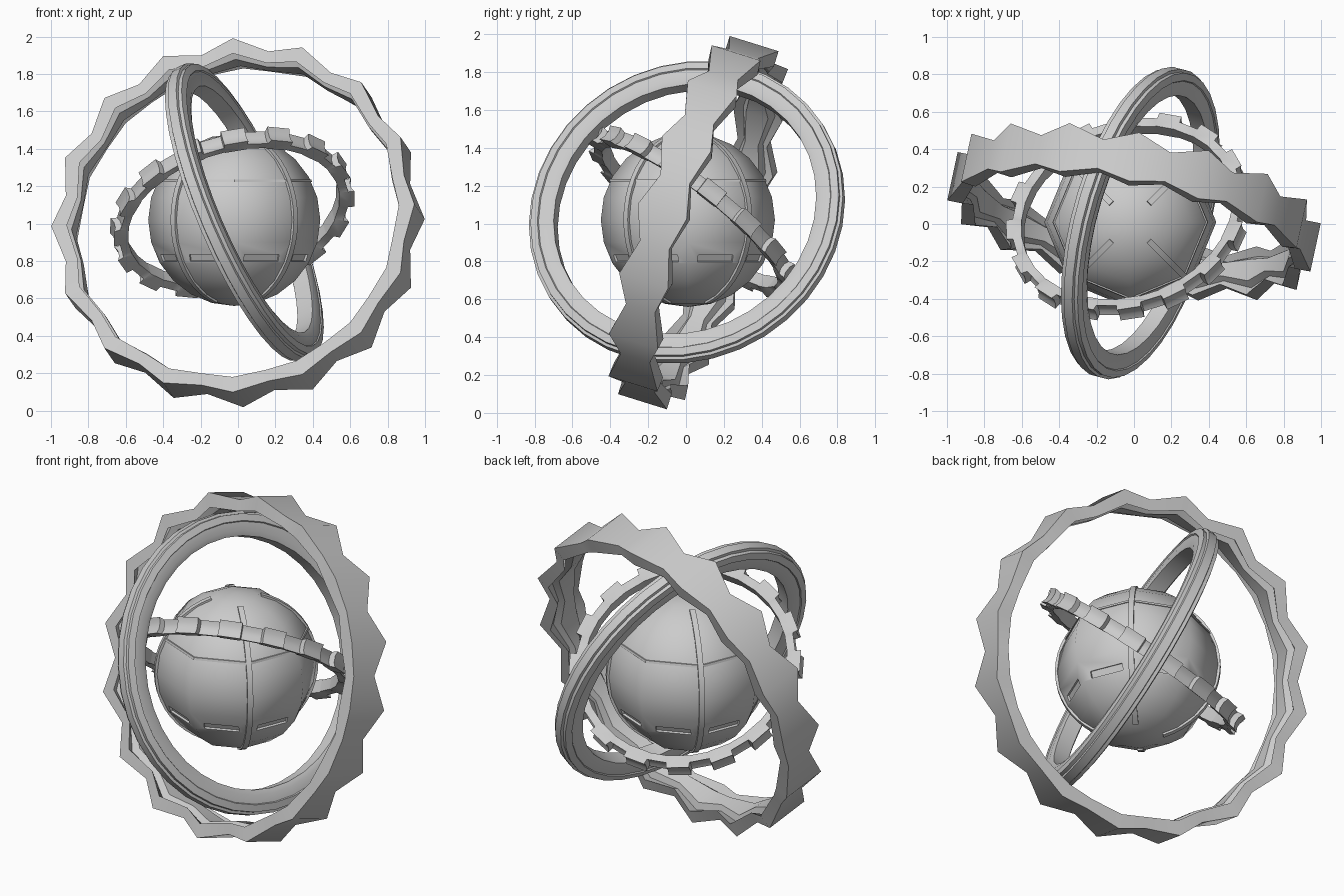
import bpy, bmesh, math
from mathutils import Vector, Matrix

if "Cube" in bpy.data.objects:
    bpy.data.objects.remove(bpy.data.objects["Cube"])

C = Vector((-0.02, 0.01, 1.02))   # core centre
R = 0.46


def make(name, bm, smooth=None):
    bmesh.ops.recalc_face_normals(bm, faces=bm.faces)
    me = bpy.data.meshes.new(name)
    bm.to_mesh(me)
    bm.free()
    ob = bpy.data.objects.new(name, me)
    bpy.context.collection.objects.link(ob)
    if smooth:
        bpy.ops.object.select_all(action='DESELECT')
        ob.select_set(True)
        bpy.context.view_layer.objects.active = ob
        bpy.ops.object.shade_smooth_by_angle(angle=math.radians(smooth))
    return ob


def loft(bm, loops, closed=True):
    """Skin a list of equal-length closed sections."""
    vs = [[bm.verts.new(p) for p in lp] for lp in loops]
    n, m = len(vs), len(vs[0])
    for i in range(n if closed else n - 1):
        a, b = vs[i], vs[(i + 1) % n]
        for j in range(m):
            k = (j + 1) % m
            bm.faces.new((a[j], a[k], b[k], b[j]))
    if not closed:
        bm.faces.new(vs[0])
        bm.faces.new(vs[-1])


def frame(centre, normal):
    """Ring plane: local z is the normal, local x is closest to world x."""
    z = Vector(normal).normalized()
    x = (Vector((1, 0, 0)) - z * z.x).normalized()
    y = z.cross(x)
    m = Matrix((x, y, z)).transposed().to_4x4()
    m.translation = Vector(centre)
    return m


def polar(r, a, h):
    return Vector((r * math.cos(a), r * math.sin(a), h))


# Core: eight-sided ball with slots cut in each side
bm = bmesh.new()
bmesh.ops.create_uvsphere(bm, u_segments=8, v_segments=12, radius=R)
bmesh.ops.translate(bm, verts=bm.verts, vec=C)
core = make("core", bm)

bm = bmesh.new()
for k in range(8):
    a = math.radians(22.5 + 45 * k)
    m = (Matrix.Translation(C) @ Matrix.Rotation(a, 4, 'Z')
         @ Matrix.Translation((0.38, 0, -0.205))
         @ Matrix.Rotation(math.radians(22.5), 4, 'Y')
         @ Matrix.Diagonal((0.03, 0.2, 0.04, 1)))
    bmesh.ops.create_cube(bm, size=1, matrix=m)
cutter = make("slot_cutter", bm)
cutter.hide_render = True
cutter.hide_viewport = True
mod = core.modifiers.new("slots", 'BOOLEAN')
mod.operation = 'DIFFERENCE'
mod.solver = 'EXACT'
mod.object = cutter
bpy.context.view_layer.objects.active = core
core.select_set(True)
bpy.ops.object.modifier_apply(modifier="slots")
bpy.data.objects.remove(cutter)
bpy.ops.object.shade_smooth_by_angle(angle=math.radians(50))

# Seams: four upright strips and one level strip on the core
for k in range(4):
    bm = bmesh.new()
    a = math.radians(45 + 90 * k)
    side = Vector((-math.sin(a), math.cos(a), 0)) * 0.016
    loops = []
    for i in range(-10, 11):
        lat = math.radians(7.2 * i)
        d = Vector((math.cos(a) * math.cos(lat), math.sin(a) * math.cos(lat), math.sin(lat)))
        lo, hi = C + d * (R - 0.03), C + d * (R + 0.006)
        loops.append([lo - side, hi - side, hi + side, lo + side])
    loft(bm, loops, closed=False)
    make("core_seam_%d" % (k + 1), bm, 30)

bm = bmesh.new()
sect = [(0.38, 0.202), (0.416, 0.202), (0.412, 0.216), (0.38, 0.216)]
loft(bm, [[C + polar(r, i * math.pi / 4, h) for r, h in sect] for i in range(8)])
make("core_level_seam", bm)

# Smooth ring: stepped section
M = frame((0.034, 0.005, 1.06), (0.885, -0.24, 0.38))
half = [(0.855, 0.025), (0.84, 0.03), (0.84, 0.05), (0.8, 0.06),
        (0.795, 0.053), (0.745, 0.055), (0.715, 0.045)]
sect = half + [(r, -h) for r, h in reversed(half)]
bm = bmesh.new()
loft(bm, [[M @ polar(r, math.tau * i / 36, h) for r, h in sect] for i in range(36)])
make("smooth_ring", bm, 25)

# Toothed ring: hollow-faced band with raised blocks
M = frame((-0.03, 0.04, 1.06), (-0.22, 0.6, 0.77))
TEETH = 16
start = math.radians(-89)
step = math.tau / TEETH


def tooth_section(r_out, w):
    return [(0.58, -w * 0.8), (r_out, -w), (r_out - 0.012, -w * 0.4),
            (r_out - 0.012, w * 0.4), (r_out, w), (0.58, w * 0.8)]


bm = bmesh.new()
loops = []
for k in range(TEETH):
    for off, up in ((-0.27, 0), (-0.25, 1), (0.25, 1), (0.27, 0)):
        a = start + (k + off) * step
        s = tooth_section(0.662, 0.047) if up else tooth_section(0.628, 0.042)
        loops.append([M @ polar(r, a, h) for r, h in s])
loft(bm, loops)
make("toothed_ring", bm, 40)

# Outer ring: band whose points flare outwards and widen
M = frame((0, 0.065, 1.005), (0.2, 0.93, -0.29))
sect = [(0, -1), (0, 1), (-0.075, 1), (-0.05, 0.65), (-0.085, 0.45),
        (-0.085, -0.45), (-0.05, -0.65), (-0.075, -1)]
bm = bmesh.new()
loops = []
for i in range(32):
    s = 1 if i % 2 == 0 else -1
    a = math.tau * i / 32
    loops.append([M @ polar(0.966 + 0.025 * s * (1 if r == 0 else 0.6) + r, a, h * (0.11 + 0.028 * s))
                  for r, h in sect])
loft(bm, loops)
make("outer_zigzag_ring", bm, 50)
